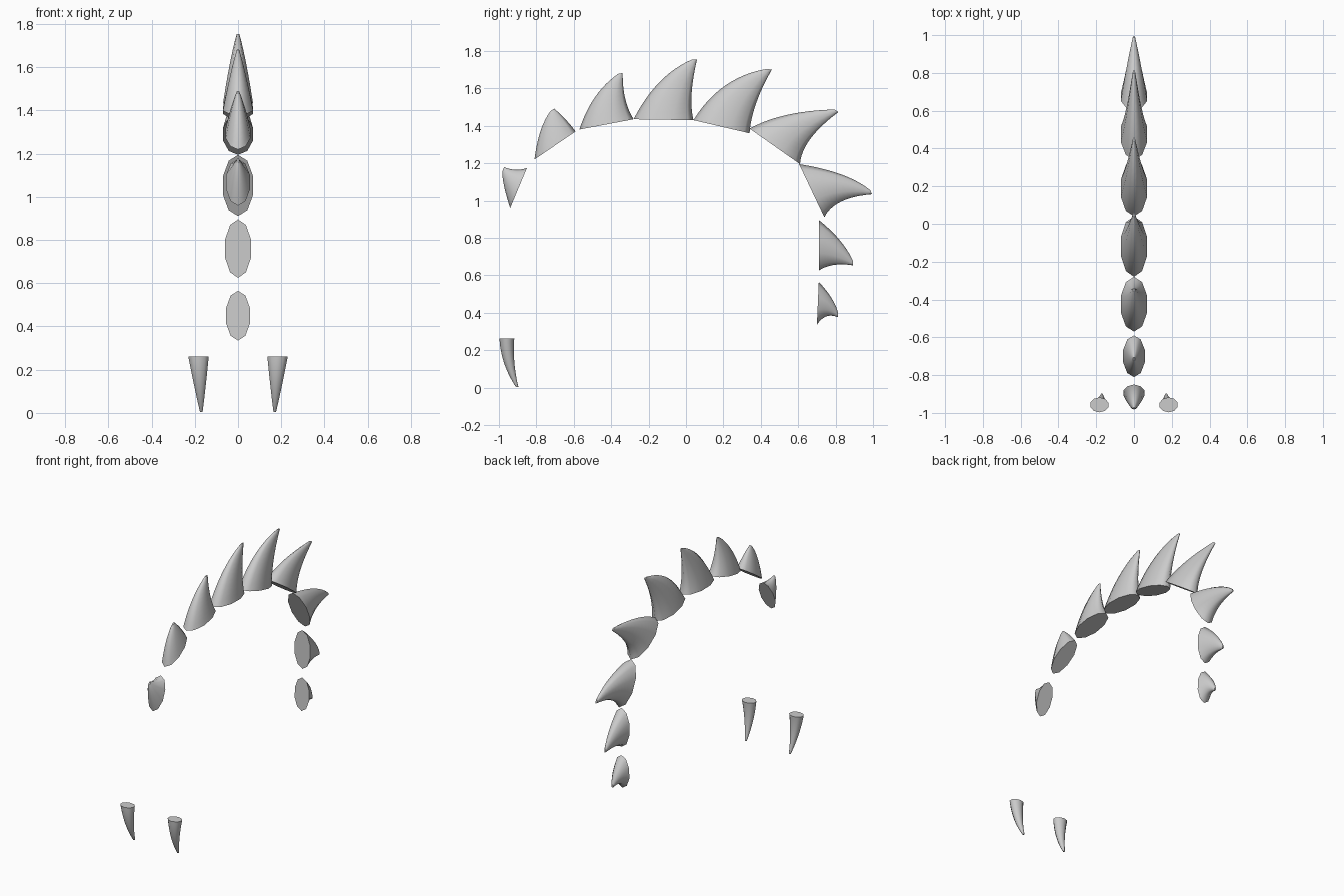
import bpy, bmesh, math
from mathutils import Vector

cube = bpy.data.objects.get("Cube")
if cube:
    bpy.data.objects.remove(cube, do_unlink=True)

mat = bpy.data.materials.new("pale_grey")
mat.use_nodes = True
GREY = (0.6, 0.6, 0.6, 1)
mat.diffuse_color = GREY
mat.node_tree.nodes["Principled BSDF"].inputs["Base Color"].default_value = GREY

SIDES, RINGS = 10, 12


def through(a, mid, b, t):
    """Point on the quadratic arc that passes through mid halfway along."""
    ctrl = 2 * mid - (a + b) / 2
    return (1 - t) ** 2 * a + 2 * t * (1 - t) * ctrl + t * t * b


def horn(name, front, front_mid, back, back_mid, tip, width, x_base=0, x_tip=0, blunt=0.012):
    """Curved horn lofted between a front and a back edge given in (y, z)."""
    front, front_mid, back, back_mid, tip = map(Vector, (front, front_mid, back, back_mid, tip))
    across = (back - front).normalized() * blunt
    bm = bmesh.new()
    rings = []
    for i in range(RINGS + 1):
        t = i / RINGS
        p = through(front, front_mid, tip - across, t)
        q = through(back, back_mid, tip + across, t)
        centre, half = (p + q) / 2, (p - q) / 2
        w = 0.006 + (width - 0.006) * (1 - t) ** 0.95
        x = x_base + (x_tip - x_base) * t
        ring = []
        for k in range(SIDES):
            a = math.tau * k / SIDES
            yz = centre + half * math.cos(a)
            ring.append(bm.verts.new((x + w * math.sin(a), yz.x, yz.y)))
        rings.append(ring)
    for lo, hi in zip(rings, rings[1:]):
        for k in range(SIDES):
            n = (k + 1) % SIDES
            bm.faces.new((lo[k], lo[n], hi[n], hi[k])).smooth = True
    # flat caps with crisp rims
    for cap in (bm.faces.new(rings[0][::-1]), bm.faces.new(rings[-1])):
        for e in cap.edges:
            e.smooth = False
    bmesh.ops.recalc_face_normals(bm, faces=bm.faces)
    mesh = bpy.data.meshes.new(name)
    bm.to_mesh(mesh)
    bm.free()
    mesh.materials.append(mat)
    obj = bpy.data.objects.new(name, mesh)
    bpy.context.collection.objects.link(obj)


# Back spikes from head to tail: front, front mid, back, back mid, tip, half width
spikes = [
    ((-.94, .96), (-.973, 1.08), (-.85, 1.175), (-.91, 1.165), (-.977, 1.168), .058),
    ((-.81, 1.22), (-.778, 1.37), (-.59, 1.37), (-.645, 1.435), (-.715, 1.485), .060),
    ((-.57, 1.38), (-.485, 1.555), (-.28, 1.435), (-.325, 1.545), (-.35, 1.68), .073),
    ((-.28, 1.435), (-.14, 1.635), (.04, 1.43), (.03, 1.57), (.047, 1.755), .073),
    ((.04, 1.43), (.21, 1.615), (.34, 1.36), (.375, 1.52), (.447, 1.702), .073),
    ((.34, 1.385), (.54, 1.458), (.61, 1.195), (.665, 1.33), (.805, 1.48), .073),
    ((.605, 1.195), (.83, 1.14), (.74, .91), (.83, .995), (.99, 1.045), .073),
    ((.71, .895), (.82, .79), (.71, .625), (.79, .655), (.893, .665), .063),
    ((.71, .565), (.777, .48), (.70, .335), (.75, .38), (.813, .388), .058),
]
for i, s in enumerate(spikes):
    horn(f"back_spike_{i + 1}", *s)

# Pair of hanging fangs
for name, side in (("left_fang", 1), ("right_fang", -1)):
    horn(name, (-.997, .262), (-.972, .13), (-.918, .262), (-.917, .13), (-.903, .004),
         .05, side * .183, side * .17, .007)
